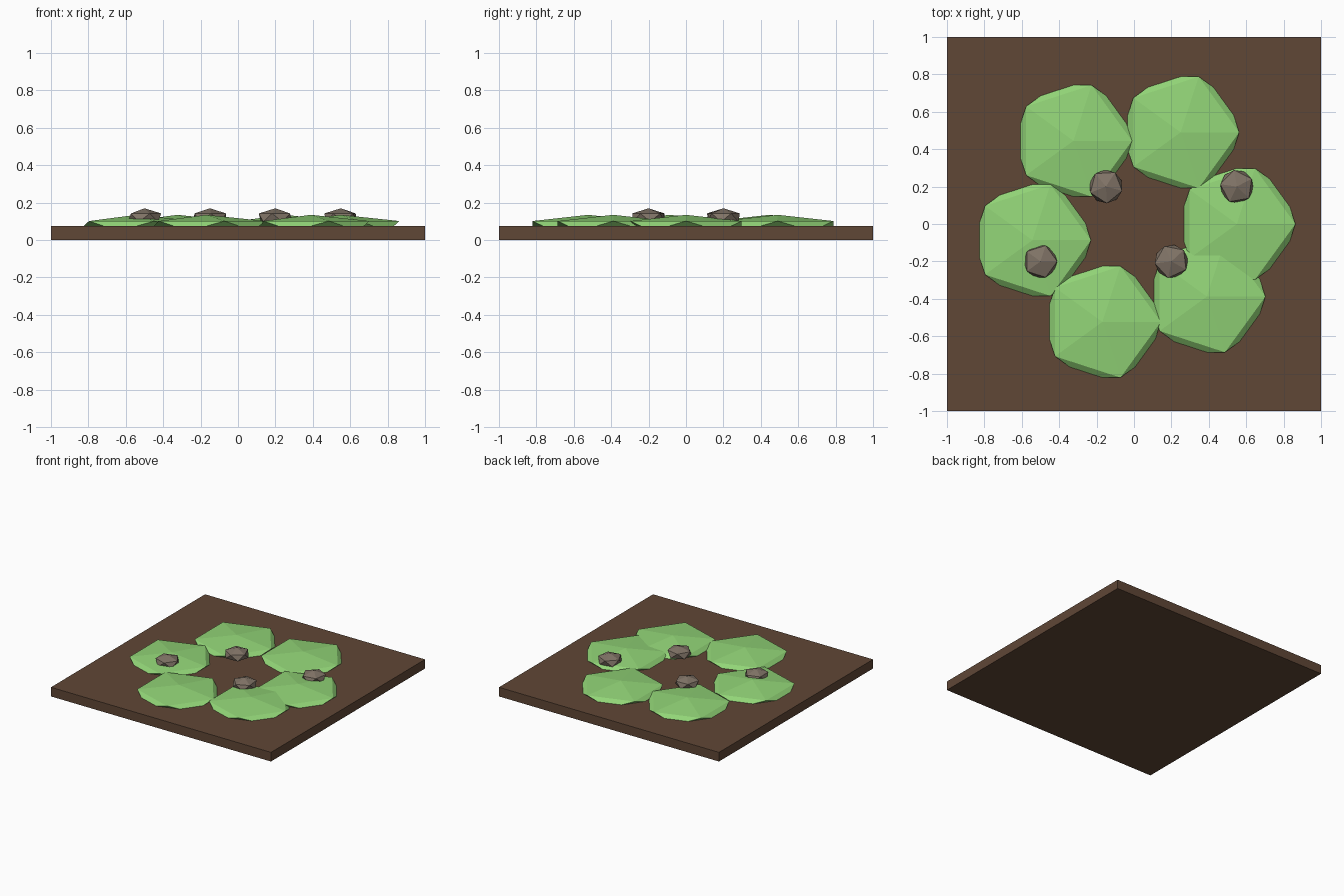
import bpy, math

if "Cube" in bpy.data.objects:
    bpy.data.objects.remove(bpy.data.objects["Cube"])

def material(name, rgb):
    # sRGB 0-255 to linear
    lin = [((c / 255 + 0.055) / 1.055) ** 2.4 for c in rgb]
    m = bpy.data.materials.new(name)
    m.diffuse_color = (*lin, 1)
    m.use_nodes = True
    m.node_tree.nodes["Principled BSDF"].inputs["Base Color"].default_value = m.diffuse_color
    return m

soil = material("soil brown", (96, 71, 54))
leaf = material("leaf green", (146, 213, 119))
stone = material("stone grey brown", (128, 115, 102))

def lump(name, loc, radius, height, mat, spin=0):
    # flattened low-poly icosahedron
    bpy.ops.mesh.primitive_ico_sphere_add(subdivisions=1, radius=1, location=loc,
                                          rotation=(0, 0, spin))
    ob = bpy.context.object
    ob.name = name
    ob.scale = (radius, radius, height)
    ob.data.materials.append(mat)
    return ob

# Square soil slab
T = 0.075
bpy.ops.mesh.primitive_cube_add(size=1, location=(0, 0, T / 2))
slab = bpy.context.object
slab.name = "soil_slab"
slab.scale = (2, 2, T)
slab.data.materials.append(soil)

# Ring of six grass clumps, 1.1 radians apart
for i in range(6):
    a = i * 1.1
    lump(f"grass_clump_{i + 1}", (0.55 * math.cos(a), 0.55 * math.sin(a), T),
         0.35, 0.06, leaf)

# Zigzag of four pebbles
for i in range(4):
    lump(f"pebble_{i + 1}", (-0.5 + 0.35 * i, 0.2 if i % 2 else -0.2, 0.12),
         0.1, 0.05, stone, spin=i)
